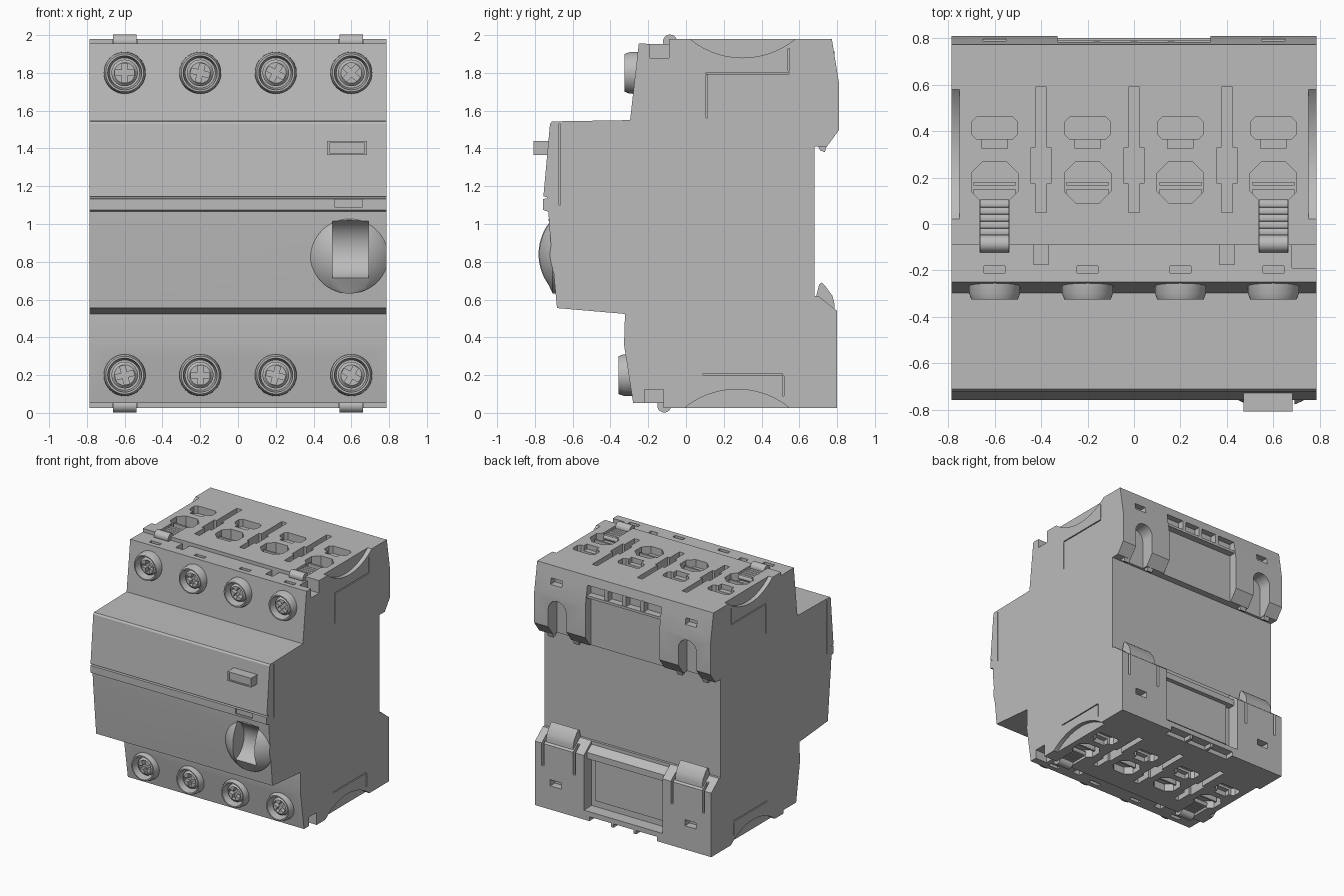
import bpy, bmesh, math
from mathutils import Matrix

cube = bpy.data.objects.get("Cube")
if cube:
    bpy.data.objects.remove(cube, do_unlink=True)

grey = bpy.data.materials.new("housing_grey")
grey.use_nodes = True
GREY = (0.5, 0.5, 0.5, 1)
grey.diffuse_color = GREY
grey.node_tree.nodes["Principled BSDF"].inputs["Base Color"].default_value = GREY

W = 0.785                      # half width
POLES = (-0.6, -0.2, 0.2, 0.6)
AXES = {"x": lambda a, b, t: (t, a, b),
        "y": lambda a, b, t: (a, t, b),
        "z": lambda a, b, t: (a, b, t)}


def prism(bm, axis, pts, t0, t1):
    f = AXES[axis]
    low = [bm.verts.new(f(a, b, t0)) for a, b in pts]
    high = [bm.verts.new(f(a, b, t1)) for a, b in pts]
    bm.faces.new(low)
    bm.faces.new(high[::-1])
    for i in range(len(pts)):
        j = (i + 1) % len(pts)
        bm.faces.new((low[i], high[i], high[j], low[j]))


def box(bm, x0, x1, y0, y1, z0, z1):
    prism(bm, "z", [(x0, y0), (x1, y0), (x1, y1), (x0, y1)], z0, z1)


def disc(a, b, r, n=32):
    return [(a + r * math.cos(i * math.tau / n), b + r * math.sin(i * math.tau / n))
            for i in range(n)]


def chamfered(x, y0, y1, w, c):
    return [(x - w + c, y0), (x + w - c, y0), (x + w, y0 + c), (x + w, y1 - c),
            (x + w - c, y1), (x - w + c, y1), (x - w, y1 - c), (x - w, y0 + c)]


def lathe(bm, pts, n=40):
    # revolve (radius, y) points about the y axis
    verts = [bm.verts.new((r, y, 0)) for r, y in pts]
    edges = [bm.edges.new(e) for e in zip(verts, verts[1:])]
    bmesh.ops.spin(bm, geom=verts + edges, cent=(0, 0, 0), axis=(0, 1, 0),
                   angle=math.tau, steps=n, use_duplicate=False)
    bmesh.ops.remove_doubles(bm, verts=bm.verts, dist=0.0002)


def add_bottom_copy(bm):
    # repeat the top features on the underside, slightly further forward
    new = bmesh.ops.duplicate(bm, geom=bm.verts[:] + bm.edges[:] + bm.faces[:])["geom"]
    m = Matrix.Translation((0, -0.03, 2.005)) @ Matrix.Diagonal((1, 1, -1, 1))
    bmesh.ops.transform(bm, matrix=m, verts=[g for g in new if isinstance(g, bmesh.types.BMVert)])


def finish(bm, name, smooth=True):
    bmesh.ops.recalc_face_normals(bm, faces=bm.faces)
    mesh = bpy.data.meshes.new(name)
    bm.to_mesh(mesh)
    bm.free()
    mesh.materials.append(grey)
    ob = bpy.data.objects.new(name, mesh)
    bpy.context.collection.objects.link(ob)
    if smooth:
        activate(ob)
        bpy.ops.object.shade_smooth_by_angle(angle=math.radians(30))
    return ob


def activate(ob):
    bpy.ops.object.select_all(action="DESELECT")
    ob.select_set(True)
    bpy.context.view_layer.objects.active = ob


def cut(ob, bm):
    tool = finish(bm, "cutter", False)
    mod = ob.modifiers.new("cut", "BOOLEAN")
    mod.operation, mod.solver, mod.object = "DIFFERENCE", "EXACT", tool
    mod.use_self = True
    activate(ob)
    bpy.ops.object.modifier_apply(modifier=mod.name)
    bpy.data.objects.remove(tool, do_unlink=True)


# Housing: side profile extruded across the width
bm = bmesh.new()
prism(bm, "x", [
    (-0.25, 1.955), (-0.296, 1.55), (-0.71, 1.543), (-0.72, 1.53), (-0.755, 1.145),
    (-0.735, 1.143), (-0.735, 1.135), (-0.757, 1.133), (-0.757, 1.075), (-0.728, 1.065),
    (-0.725, 1.0), (-0.683, 0.555), (-0.323, 0.524), (-0.328, 0.36), (-0.28, 0.053),
    (-0.12, 0.053), (-0.12, 0.025), (0.8, 0.025), (0.8, 0.54), (0.7, 0.62), (0.68, 0.62),
    (0.68, 1.41), (0.746, 1.41), (0.81, 1.497), (0.81, 1.746), (0.772, 1.98),
    (-0.09, 1.98), (-0.09, 1.952)], -W, W)
housing = finish(bm, "housing", False)

# Terminal openings, barrier slots and side scoops, top and bottom
bm = bmesh.new()
for x in POLES:
    prism(bm, "z", chamfered(x, 0.365, 0.46, 0.098, 0.02), 1.92, 2.1)
    prism(bm, "z", chamfered(x, 0.09, 0.27, 0.1, 0.05), 1.84, 2.1)
    box(bm, x - 0.045, x + 0.045, -0.21, -0.18, 1.92, 2.1)
for x in (-0.4, 0, 0.4):
    box(bm, x - 0.023, x + 0.023, 0.05, 0.59, 1.9, 2.1)
for x in (-0.4, 0.4):
    box(bm, x - 0.033, x + 0.033, -0.175, -0.09, 1.87, 2.1)
box(bm, 0.68, 0.9, -0.19, -0.09, 1.88, 2.1)
for s in (-1, 1):
    prism(bm, "x", disc(0.3, 2.32, 0.44, 64), s * 0.75, s * 0.9)
add_bottom_copy(bm)
cut(housing, bm)

bm = bmesh.new()
for x in POLES:
    box(bm, x - 0.055, x + 0.055, 0.325, 0.375, 1.94, 2.1)
for x in (-0.4, 0, 0.4):
    box(bm, x - 0.043, x + 0.043, 0.175, 0.33, 1.9, 2.1)
for x in (-0.6, 0.6):
    box(bm, x - 0.065, x + 0.065, -0.12, 0.1, 1.925, 2.1)
add_bottom_copy(bm)
cut(housing, bm)

# Screw wells, toggle well, fine side seams
bm = bmesh.new()
for x in POLES:
    prism(bm, "y", disc(x, 1.8, 0.095), -0.5, -0.2)
    prism(bm, "y", disc(x, 0.2, 0.095), -0.5, -0.235)
prism(bm, "x", disc(-0.8, 0.87, 0.165, 48), 0.5, 0.69)
box(bm, 0.51, 0.66, -0.9, -0.747, 1.09, 1.13)
for s in (-1, 1):
    a, b = sorted((s * 0.775, s * 0.9))
    box(bm, a, b, 0.105, 0.113, 1.56, 1.79)
    box(bm, a, b, 0.105, 0.545, 1.795, 1.803)
    box(bm, a, b, 0.54, 0.548, 1.81, 1.93)
    box(bm, a, b, 0.09, 0.51, 0.2, 0.208)
    box(bm, a, b, 0.51, 0.518, 0.09, 0.195)
    box(bm, a, b, -0.672, -0.664, 1.1, 1.53)
cut(housing, bm)

# Rear recesses
bm = bmesh.new()
box(bm, -0.33, 0.33, 0.735, 0.9, 1.3, 1.91)
box(bm, -0.35, 0.35, 0.7, 0.9, 0.1, 0.7)
box(bm, -0.3, 0.3, 0.73, 0.9, -0.1, 0.06)
for s in (-1, 1):
    arch = [(s * 0.58 + 0.08 * math.cos(t), 1.64 + 0.08 * math.sin(t))
            for t in (i * math.pi / 12 for i in range(13))]
    prism(bm, "y", arch + [(s * 0.58 - 0.08, 1.3), (s * 0.58 + 0.08, 1.3)], 0.7, 0.9)
    for z in (1.86, 0.24):
        box(bm, s * 0.6 - 0.05, s * 0.6 + 0.05, 0.74, 0.9, z - 0.025, z + 0.025)
    for x in (0.435, 0.715):
        box(bm, s * x - 0.01, s * x + 0.01, 0.74, 0.9, 0.36, 0.7)
cut(housing, bm)
activate(housing)
bpy.ops.object.shade_smooth_by_angle(angle=math.radians(25))

# Clamp plates and ribbed latch tabs
bm = bmesh.new()
for x in POLES:
    box(bm, x - 0.09, x + 0.09, 0.085, 0.15, 1.83, 1.92)
    box(bm, x - 0.09, x + 0.09, 0.165, 0.18, 1.83, 1.95)
add_bottom_copy(bm)
finish(bm, "terminal_clamps", False)

bm = bmesh.new()
for x in (-0.6, 0.6):
    prism(bm, "x", disc(-0.085, 1.966, 0.037, 20), x - 0.062, x + 0.062)
    for i in range(5):
        prism(bm, "x", disc(-0.035 + i * 0.03, 1.945, 0.02, 12), x - 0.062, x + 0.062)
add_bottom_copy(bm)
finish(bm, "latch_tabs")

# Terminal screws: raised collars with cross-slot heads
bm = bmesh.new()
lathe(bm, [(0.112, 0.04), (0.11, -0.03), (0.1, -0.057), (0.09, -0.057),
           (0.08, 0.02), (0, 0.02)])
collar = finish(bm, "screw_collar")
bm = bmesh.new()
lathe(bm, [(0, 0.03), (0.07, 0.03), (0.07, -0.015), (0.055, -0.03), (0, -0.03)], 32)
head = finish(bm, "screw_head", False)
for wide, tall in ((0.05, 0.014), (0.014, 0.05)):
    bm = bmesh.new()
    box(bm, -wide, wide, -0.2, 0.005, -tall, tall)
    cut(head, bm)
activate(head)
bpy.ops.object.shade_smooth_by_angle(angle=math.radians(30))
for row, (y, z) in enumerate(((-0.268, 1.8), (-0.3, 0.2))):
    for i, x in enumerate(POLES):
        for part in (collar, head):
            ob = part.copy()
            bpy.context.collection.objects.link(ob)
            ob.location = (x, y, z)
            if part is head:
                ob.rotation_euler.y = 0.25 * (i - row)
for part in (collar, head):
    bpy.data.objects.remove(part, do_unlink=True)

# Domed toggle with a scooped finger slot
bm = bmesh.new()
arc = [(0.29 * math.sin(t), -0.505 - 0.29 * math.cos(t))
       for t in (i * 0.8 / 10 for i in range(11))]
lathe(bm, arc + [(arc[-1][0], -0.64), (0, -0.64)], 64)
bmesh.ops.translate(bm, vec=(0.59, 0, 0.84), verts=bm.verts)
dome = finish(bm, "toggle_dome", False)
bm = bmesh.new()
prism(bm, "x", disc(-0.8, 0.87, 0.165, 48), 0.5, 0.69)
box(bm, W, 1, -1, 0, 0.5, 1.2)
cut(dome, bm)
bm = bmesh.new()
prism(bm, "x", [(-0.9, 0.73), (-0.752, 0.73), (-0.7, 0.62), (-0.9, 0.62)], 0.5, 0.69)
cut(dome, bm)
activate(dome)
bpy.ops.object.shade_smooth_by_angle(angle=math.radians(30))

# Test button with raised rim
bm = bmesh.new()
box(bm, 0.472, 0.682, -0.808, -0.7, 1.365, 1.44)
button = finish(bm, "test_button", False)
bm = bmesh.new()
box(bm, 0.484, 0.67, -0.9, -0.8, 1.375, 1.43)
cut(button, bm)

# Rear rail clips, slider and ribs
bm = bmesh.new()
for s in (-1, 1):
    a, b = sorted((s * 0.455, s * 0.695))
    prism(bm, "x", [(0.69, 0.5), (0.69, 0.62), (0.705, 0.68), (0.72, 0.69), (0.735, 0.675),
                    (0.775, 0.62), (0.785, 0.58), (0.785, 0.5)], a, b)
finish(bm, "rail_clips")
bm = bmesh.new()
box(bm, -0.3, 0.3, 0.69, 0.725, 0.16, 0.5)
prism(bm, "x", [(0.69, 0.5), (0.69, 0.6), (0.76, 0.55), (0.76, 0.5)], -0.35, 0.35)
finish(bm, "rail_slider", False)
bm = bmesh.new()
for x in (-0.16, 0, 0.16):
    box(bm, x - 0.015, x + 0.015, 0.72, 0.785, 1.82, 1.915)
for x in (-0.1, 0.1):
    box(bm, x - 0.012, x + 0.012, 0.72, 0.795, 0.027, 0.07)
box(bm, -0.33, 0.33, 0.72, 0.79, 1.81, 1.83)
for s in (-1, 1):
    for x in (0.46, 0.69):
        prism(bm, "x", [(0.69, 1.43), (0.71, 1.39), (0.735, 1.38), (0.75, 1.43)],
              s * x - 0.025, s * x + 0.025)
finish(bm, "rear_ribs", False)
